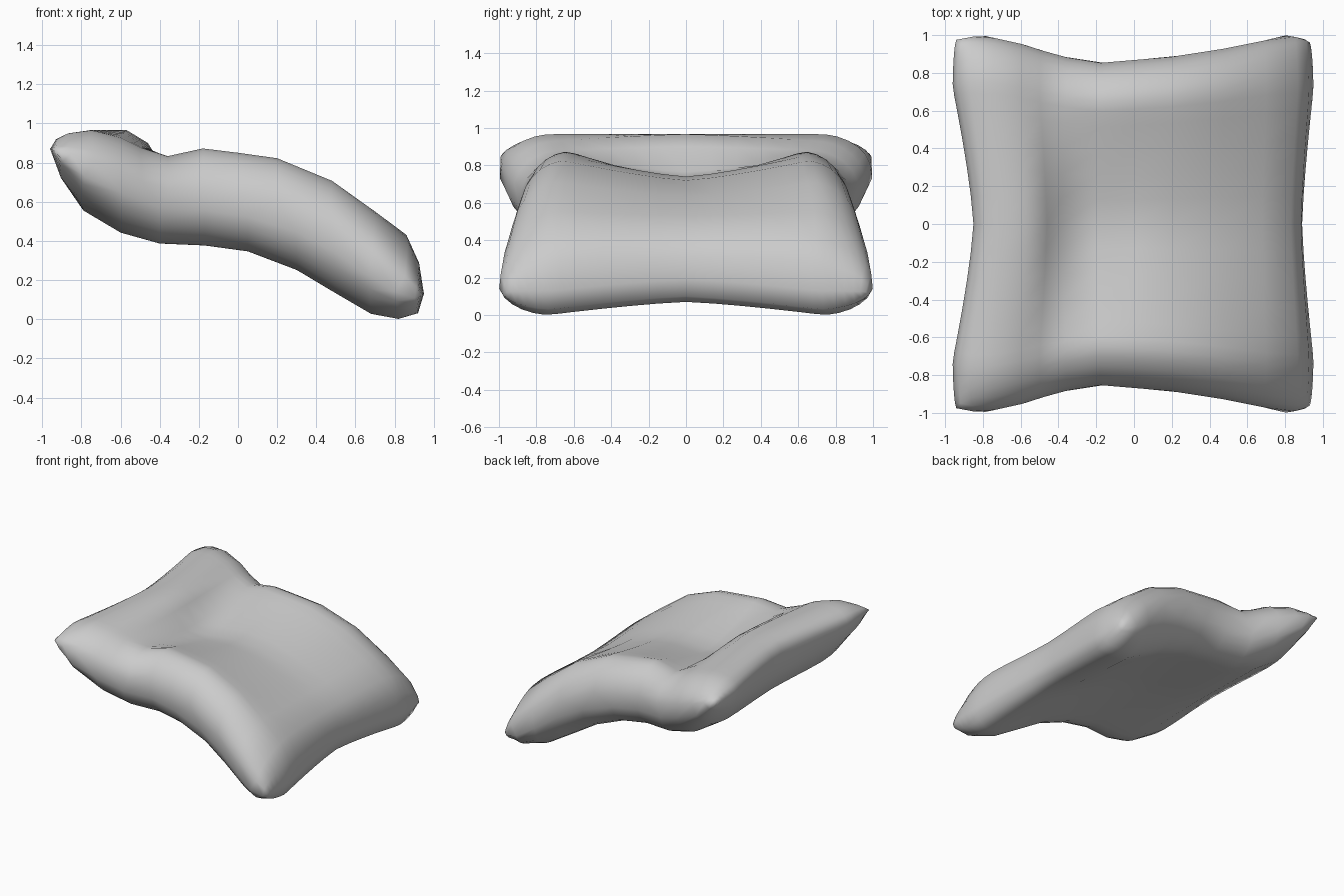
import bpy, bmesh

if "Cube" in bpy.data.objects:
    bpy.data.objects.remove(bpy.data.objects["Cube"])

# Closed x/z cross-sections: the dented middle and the plumper side rim
MIDDLE = [(-.85,.87),(-.83,.92),(-.79,.95),(-.7,.967),(-.57,.967),(-.46,.9),(-.385,.765),
          (-.2,.72),(0,.74),(.2,.72),(.46,.635),(.68,.53),(.83,.425),(.885,.31),(.89,.19),
          (.87,.1),(.79,.07),(.66,.09),(.5,.165),(.3,.275),(.05,.37),(-.17,.4),
          (-.4,.41),(-.59,.45),(-.76,.555),(-.84,.72)]
RIM = [(-.96,.87),(-.93,.92),(-.87,.95),(-.75,.967),(-.6,.93),(-.5,.88),(-.36,.835),
       (-.18,.875),(0,.853),(.2,.825),(.48,.71),(.7,.555),(.87,.44),(.93,.3),(.95,.13),
       (.92,.03),(.82,0),(.68,.025),(.5,.13),(.3,.25),(.05,.345),(-.17,.375),
       (-.4,.385),(-.6,.44),(-.8,.55),(-.91,.71)]
# Side seam height and half width along x
SEAM = [(-.93,.86),(-.8,.79),(-.4,.62),(-.18,.61),(.2,.55),(.5,.4),(.8,.18),(.92,.12)]
WIDTH = [(-.94,.975),(-.81,1),(-.6,.955),(-.4,.89),(-.19,.852),(.26,.89),
         (.6,.95),(.81,1),(.9,.98),(.93,.96)]
TAPERED = {11: .66, 12: .5, 13: .5, 23: .66, 24: .5, 25: .5}   # corners thin out early
N = len(RIM)


def lookup(table, x):
    if x <= table[0][0]:
        return table[0][1]
    for (x0, v0), (x1, v1) in zip(table, table[1:]):
        if x <= x1:
            return v0 + (v1 - v0) * (x - x0) / (x1 - x0)
    return table[-1][1]


def section_point(k, s):
    """Blend middle to rim, then round off toward the side seam."""
    (ax, az), (bx, bz) = MIDDLE[k], RIM[k]
    t = abs(s)
    w = min(1, t / .74) ** 1.3
    x, z = ax + (bx - ax) * w, az + (bz - az) * w
    start = TAPERED.get(k, .72)
    if t > start:
        f = (1 - (.975 * (t - start) / (1 - start)) ** 2) ** .5
        mx = bx * .975
        mz = lookup(SEAM, mx)
        x, z = mx + (x - mx) * f, mz + (z - mz) * f
    return x, s * lookup(WIDTH, x), z


# Pillow skin: loft the sections across y
half = [.15, .3, .45, .6, .7, .76, .82, .88, .93, .97, 1]
stations = [-s for s in reversed(half)] + [0] + half
bm = bmesh.new()
rings = [[bm.verts.new(section_point(k, s)) for k in range(N)] for s in stations]
for r0, r1 in zip(rings, rings[1:]):
    for i in range(N):
        j = (i + 1) % N
        bm.faces.new((r0[i], r0[j], r1[j], r1[i]))
# Narrow side seams: zip upper and lower edges together in order of x
for ring in (rings[0], rings[-1]):
    i, j = 0, N
    while j - i > 2:
        a, b = ring[i], ring[j % N]
        upper, lower = ring[i + 1], ring[j - 1]
        tri = (a, upper, b) if upper.co.x < lower.co.x else (a, lower, b)
        if tri[1] is upper:
            i += 1
        else:
            j -= 1
        if a is not b:
            bm.faces.new(tri)
    bm.faces.new([ring[k] for k in range(i, j + 1)])
bmesh.ops.recalc_face_normals(bm, faces=bm.faces)
for f in bm.faces:
    f.smooth = True
me = bpy.data.meshes.new("pillow")
bm.to_mesh(me)
bm.free()
pillow = bpy.data.objects.new("pillow", me)
bpy.context.collection.objects.link(pillow)
